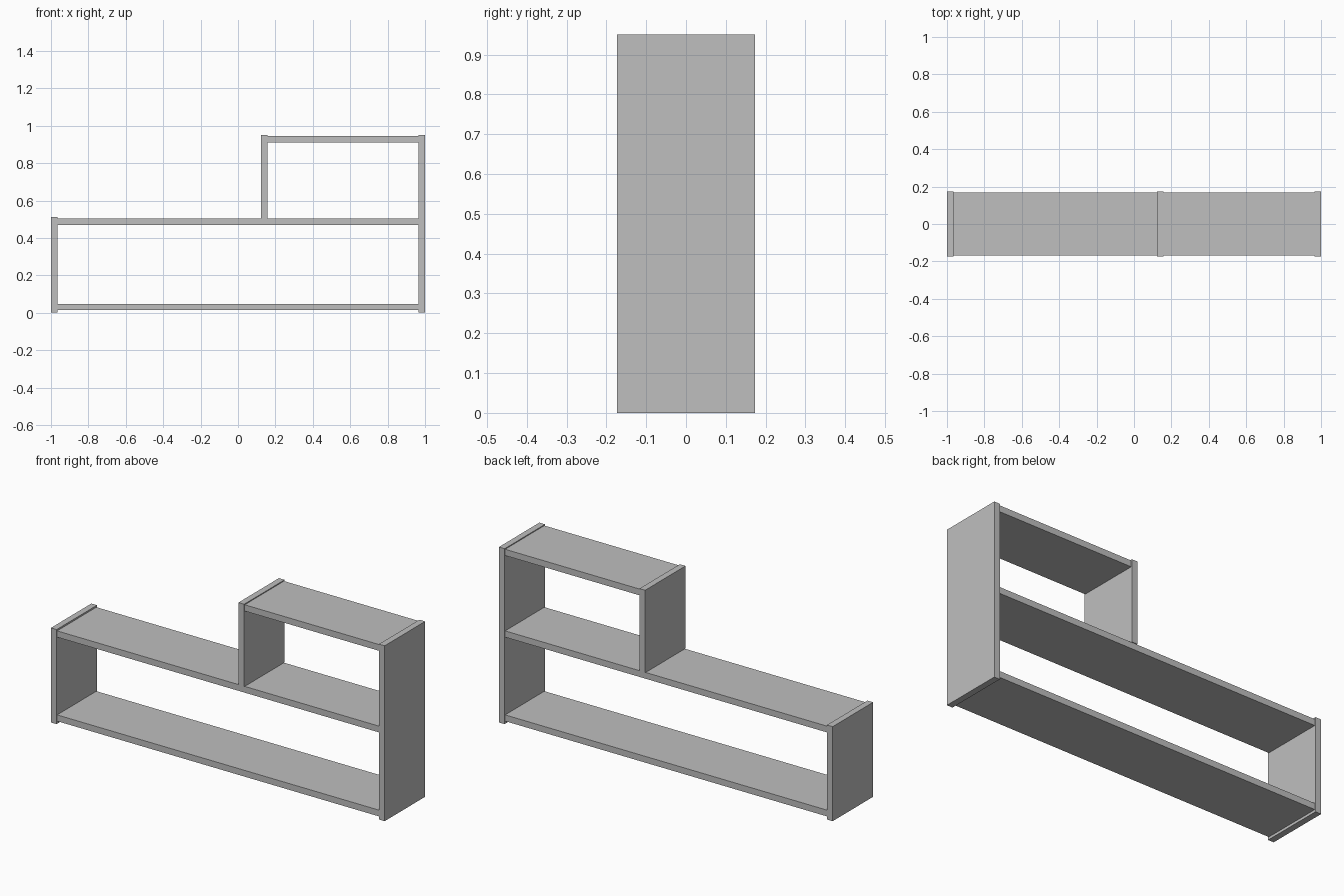
import bpy

cube = bpy.data.objects.get("Cube")
if cube:
    bpy.data.objects.remove(cube, do_unlink=True)

# Single painted finish
grey = bpy.data.materials.new("light grey")
grey.use_nodes = True
colour = (0.52, 0.52, 0.52, 1)
grey.diffuse_color = colour
grey.node_tree.nodes["Principled BSDF"].inputs["Base Color"].default_value = colour

BOARD = 0.034          # board thickness
PANEL_DEPTH = 0.346
SHELF_DEPTH = 0.336    # shelves sit slightly inside the panels


def board(name, x0, x1, z0, z1, depth):
    bpy.ops.mesh.primitive_cube_add(size=1, location=((x0 + x1) / 2, 0, (z0 + z1) / 2))
    obj = bpy.context.object
    obj.name = name
    obj.scale = (x1 - x0, depth, z1 - z0)
    bpy.ops.object.transform_apply(location=False, rotation=False, scale=True)
    obj.data.materials.append(grey)


def panel(name, x, z0, z1):
    board(name, x, x + BOARD, z0, z1, PANEL_DEPTH)


def shelf(name, x0, x1, top):
    board(name, x0, x1, top - BOARD, top, SHELF_DEPTH)


# Upright panels
inner_left, inner_right, divider = BOARD - 1, 1 - BOARD, 0.124
panel("short_end_panel", -1, 0, 0.512)
panel("tall_end_panel", inner_right, 0, 0.95)
panel("upper_divider", divider, 0.503, 0.95)

# Horizontal shelves
shelf("bottom_shelf", inner_left, inner_right, 0.048)
shelf("middle_shelf", inner_left, inner_right, 0.503)
shelf("top_shelf", divider + BOARD, inner_right, 0.945)
